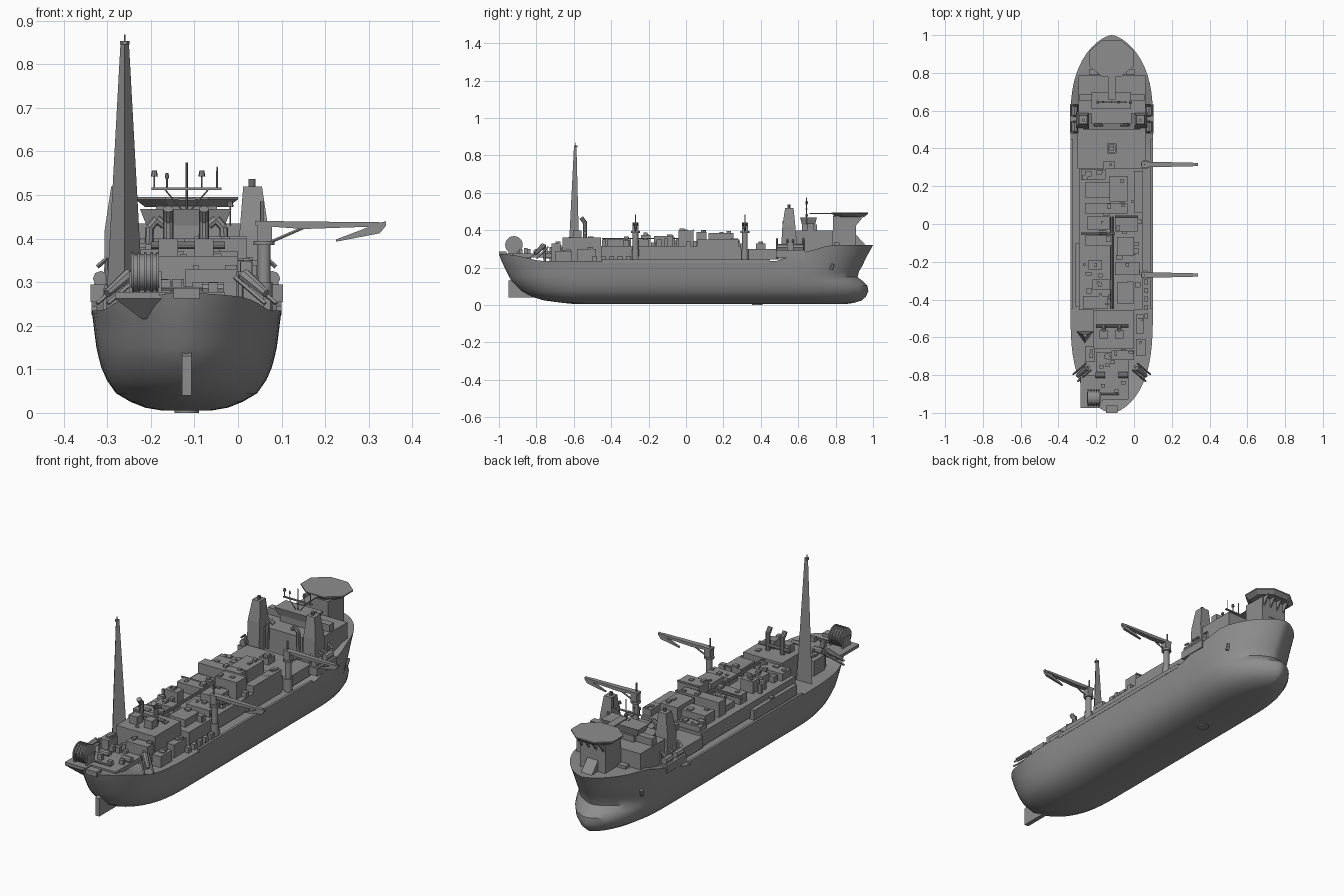
import bpy, bmesh, math, random
from mathutils import Vector

if "Cube" in bpy.data.objects:
    bpy.data.objects.remove(bpy.data.objects["Cube"])
random.seed(4)
C = -0.118          # ship centreline in x
GREY = bpy.data.materials.new("dark_grey")
GREY.diffuse_color = (.27, .27, .27, 1)
GREY.use_nodes = True
GREY.node_tree.nodes["Principled BSDF"].inputs["Base Color"].default_value = GREY.diffuse_color


def make(name, verts, faces, smooth=False):
    me = bpy.data.meshes.new(name)
    me.from_pydata([tuple(v) for v in verts], [], faces)
    bm = bmesh.new(); bm.from_mesh(me)
    bmesh.ops.remove_doubles(bm, verts=bm.verts, dist=1e-5)
    bmesh.ops.recalc_face_normals(bm, faces=bm.faces)
    bm.to_mesh(me); bm.free()
    me.materials.append(GREY)
    ob = bpy.data.objects.new(name, me)
    bpy.context.collection.objects.link(ob)
    if smooth:
        bpy.ops.object.select_all(action='DESELECT')
        ob.select_set(True)
        bpy.context.view_layer.objects.active = ob
        bpy.ops.object.shade_smooth_by_angle(angle=math.radians(35))
    return ob


def loft(name, rings, smooth=False):
    n = len(rings[0])
    verts = [v for r in rings for v in r]
    faces = [(k*n+i, k*n+(i+1) % n, (k+1)*n+(i+1) % n, (k+1)*n+i)
             for k in range(len(rings)-1) for i in range(n)]
    faces += [tuple(range(n)), tuple(range((len(rings)-1)*n, len(rings)*n))]
    return make(name, verts, faces, smooth)


def rect(x0, x1, y0, y1, z):
    return [(x0, y0, z), (x1, y0, z), (x1, y1, z), (x0, y1, z)]


def box(name, x0, x1, y0, y1, z0, z1):
    return loft(name, [rect(x0, x1, y0, y1, z0), rect(x0, x1, y0, y1, z1)])


def tube(name, a, b, r, r2=None, n=10):
    a, b = Vector(a), Vector(b)
    q = (b-a).to_track_quat('Z', 'Y')
    ring = lambda p, rr: [p + q @ Vector((rr*math.cos(2*math.pi*i/n), rr*math.sin(2*math.pi*i/n), 0)) for i in range(n)]
    return loft(name, [ring(a, r), ring(b, r if r2 is None else r2)], n > 6)


def prism_x(name, prof, x0, x1):
    return loft(name, [[(x, y, z) for y, z in prof] for x in (x0, x1)])


def interp(x, pts):
    for (a, u), (b, v) in zip(pts, pts[1:]):
        if x <= b:
            return u + (v-u)*max(0, (x-a)/(b-a))
    return pts[-1][1]


def deck(y):
    return interp(y, [(-1, .275), (-.9, .265), (-.78, .235), (.48, .235), (.6, .275), (.7, .30), (.76, .32)])


# Hull: stacked waterlines with rounded ends and bulbous bow (z, half width, aft, fore)
levels = [(.006, .06, -.60, .86), (.012, .095, -.66, .90), (.025, .128, -.76, .94), (.045, .162, -.825, .962),
          (.075, .183, -.88, .975), (.105, .196, -.91, .97), (.128, .202, -.932, .945), (.15, .207, -.945, .917),
          (.18, .211, -.96, .925), (.205, .214, -.972, .94), (.5, .216, -.988, .968), (1, .218, -1, 1)]
N = 14
verts, faces = [], []
for z, w, ya, yf in levels:
    row = []
    for i in range(N+1):
        s = math.cos(i/N*math.pi/2)
        row.append((-.45+(ya+.45)*s, w*max(0, 1-s**3)**.6))
    row += [(y, w) for y in (-.2, .1, .35, .48)]
    for i in range(N+1):
        s = math.sin(i/N*math.pi/2)
        row.append((.55+(yf-.55)*s, w*max(0, 1-s**2.6)**.65))
    for y, hw in row:
        zz = z if z < .3 else .205+(deck(y)-.205)*z
        verts += [(C-hw, y, zz), (C+hw, y, zz)]
M = len(row)
v = lambda k, i, s: (k*M+i)*2+s
for i in range(M-1):
    for k in range(len(levels)-1):
        for s in (0, 1):
            faces.append((v(k, i, s), v(k, i+1, s), v(k+1, i+1, s), v(k+1, i, s)))
    for k in (0, len(levels)-1):
        faces.append((v(k, i, 0), v(k, i+1, 0), v(k, i+1, 1), v(k, i, 1)))
make("hull", verts, faces, True)
tube("keel_thruster", (C, .38, 0), (C, .38, .02), .028, n=16)
prism_x("rudder_skeg", [(-.95, .04), (-.8, .04), (-.8, .12), (-.93, .14), (-.95, .13)], C-.011, C+.011)
for s in (-1, 1):
    box("side_fender", C+s*.212-.006, C+s*.212+.006, -.45, .45, .225, .245)
    tube("bow_anchor", (C+s*.183, .785, .22), (C+s*.180, .775, .19), .009, n=6)

# Stern platform with support wedge, reel and fairlead
loft("stern_platform_wedge", [rect(-.22, -.17, -.93, -.85, .215), rect(-.282, -.165, -.975, -.82, .262)])
box("stern_platform", -.282, -.165, -.975, -.80, .262, .277)
box("stern_deck_plate", -.2, -.03, -.93, -.68, .255, .277)
box("stern_fairlead", C-.03, C+.03, -1, -.96, .262, .287)
tube("hose_reel", (-.242, -.92, .322), (-.185, -.92, .322), .041, n=20)
for x in (-.242, -.228, -.213, -.198, -.184):
    tube("reel_flange", (x-.003, -.92, .322), (x+.003, -.92, .322), .047, n=20)
for x in (-.246, -.18):
    box("reel_stand", x-.004, x+.004, -.95, -.89, .27, .325)
tube("reel_hose", (-.18, -.9, .285), (-.08, -.9, .285), .005, n=6)

# Stern lifeboats on slanted ramps
for s in (-1, 1):
    d = Vector((s*.035, -.03, -.03))
    p = Vector((C+s*.158, -.785, .295))
    tube("stern_lifeboat", p-d*.75, p+d*.7, .015, .01, n=8)
    for o in (-.018, .018):
        side = Vector((o*.7, s*o, 0))
        tube("lifeboat_ramp", p-d+side-Vector((0, 0, .014)), p+d+side-Vector((0, 0, .014)), .005, n=4)
    tube("ramp_post", p-d-Vector((0, 0, .09)), p-d, .008, n=6)
    # stern winches
    tube("stern_winch", (C+s*.06-.025, -.8, .285), (C+s*.06+.025, -.8, .285), .016)

# Flare tower: three-sided taper
tri = lambda r, z: [(-.26+r*math.cos(a), -.59+.8*r*math.sin(a), z) for a in (math.radians(t) for t in (-90, 30, 150))]
loft("flare_tower", [tri(.05, .235), tri(.011, .852)])
tube("flare_tip_platform", (-.26, -.59, .845), (-.26, -.59, .853), .011, n=6)
tube("flare_tip", (-.26, -.59, .85), (-.26, -.59, .868), .002, n=6)

# Process deck plates and large modules (x0, x1, y0, y1, top)
box("process_deck", -.29, .045, -.455, .295, .245, .315)
box("forward_deck", -.30, .06, .295, .5, .245, .30)
modules = [(-.215, 0, -.66, -.455, .36), (-.26, -.13, .14, .22, .365), (-.13, -.035, .12, .255, .385),
           (-.26, -.035, .055, .11, .39), (-.1, .02, -.04, .04, .40), (-.24, -.17, -.24, -.19, .375),
           (-.22, -.115, -.35, -.295, .355), (-.26, -.12, -.115, -.06, .36), (-.25, -.13, -.03, .04, .345),
           (-.09, .0, -.17, -.07, .37), (-.1, .03, -.27, -.20, .35), (-.09, .0, -.42, -.31, .352),
           (-.27, -.14, -.45, -.38, .35), (.0, .045, .06, .28, .35), (-.28, -.15, .235, .29, .34),
           (-.26, -.21, -.73, -.645, .31), (-.12, .0, -.72, -.67, .33), (-.165, -.1, .29, .33, .33),
           (.01, .05, -.58, -.48, .30), (.01, .06, -.70, -.61, .29), (-.31, -.28, -.44, -.1, .285)]
for x0, x1, y0, y1, z in modules:
    box("process_module", x0, x1, y0, y1, .23, z)
    for _ in range(2):      # small equipment on module roofs
        w, l = random.uniform(.012, .028), random.uniform(.012, .03)
        px, py = random.uniform(x0+.004, max(x0+.005, x1-w)), random.uniform(y0+.004, max(y0+.005, y1-l))
        box("roof_unit", px, px+w, py, py+l, z, z+random.uniform(.004, .012))

# Scattered small equipment
for i in range(36):
    x, y = random.uniform(-.28, .02), random.uniform(-.45, .27)
    w, l, h = random.uniform(.012, .035), random.uniform(.012, .03), random.uniform(.015, .045)
    box("deck_unit", x, x+w, y, y+l, .30, .315+h)
for i in range(12):
    x, y = random.uniform(-.2, -.04), random.uniform(-.9, -.68)
    box("stern_unit", x, x+.022, y, y+.018, .25, .28+random.uniform(.005, .03))
for i in range(6):
    box("side_locker", .055, .075, -.5+i*.045, -.475+i*.045, .23, .262)

# Pipe racks, vessels and stacks
for x in (-.124, -.117, -.11):
    tube("pipe_rack", (x, -.45, .355), (x, .04, .355), .003, n=6)
tube("cross_pipe", (-.28, -.05, .355), (-.1, -.05, .355), .005, n=6)
tube("cross_pipe", (-.1, .04, .40), (.02, .04, .40), .005, n=6)
for x in (-.16, -.078):
    box("turbine_house", x-.022, x+.022, -.605, -.56, .36, .40)
    tube("exhaust_stack", (x, -.54, .36), (x, -.54, .45), .012)
    tube("exhaust_bend", (x, -.54, .44), (x, -.56, .468), .012)
tube("turbine_duct", (-.2, -.54, .385), (-.03, -.54, .385), .009)
for a in (-1, 1):       # hatch frame
    box("hatch_frame", C+a*.022-.004, C+a*.022+.004, .375, .425, .29, .33)
    box("hatch_frame", C-.026, C+.026, .4+a*.022-.004, .4+a*.022+.004, .29, .33)
box("hatch_core", C-.012, C+.012, .388, .412, .29, .34)

# Two folding-boom cranes
for y in (.315, -.27):
    tube("crane_pedestal", (.06, y, .23), (.06, y, .39), .015, n=12)
    tube("crane_collar", (.06, y, .385), (.06, y, .395), .024, n=12)
    box("crane_house", .045, .078, y-.016, y+.016, .395, .44)
    tube("crane_mast", (.055, y, .44), (.055, y, .485), .004, n=6)
    tube("crane_pedestal_foot", (.06, y, .23), (.06, y, .30), .019, n=12)
    sec = lambda x, w, z0, z1: [(x, y-w, z0), (x, y+w, z0), (x, y+w, z1), (x, y-w, z1)]
    loft("crane_boom", [sec(.04, .015, .43, .441), sec(.15, .013, .422, .439), sec(.325, .009, .428, .438)])
    loft("crane_jib", [sec(.225, .004, .393, .398), sec(.325, .007, .412, .436), sec(.34, .007, .43, .44)])
    tube("boom_ram", (.07, y, .39), (.15, y, .425), .004, n=6)

# Accommodation block, bridge and funnels
box("main_house", -.295, .06, .585, .785, .26, .40)
box("house_front", -.225, -.012, .53, .62, .24, .40)
box("bridge_base", -.20, -.035, .62, .70, .40, .43)
loft("bridge", [rect(-.21, -.03, .62, .69, .43), rect(-.225, -.015, .61, .7, .468)])
box("bridge_wings", -.29, .055, .65, .685, .40, .435)
for s in (-1, 1):
    x = lambda a: C+s*a
    loft("funnel", [rect(x(.12), x(.19), .505, .60, .24), rect(x(.122), x(.188), .515, .585, .42), rect(x(.13), x(.173), .53, .575, .52)])
    tube("funnel_pipe", (x(.15), .55, .51), (x(.15), .55, .537), .008)
    # bow side lifeboats with davits
    for y in (.515, .60):
        tube("lifeboat", (x(.197), y-.028, .308), (x(.197), y+.028, .308), .018, n=8)
        for o in (-.028, .028):
            arm = [(x(.178), y+o, .25), (x(.182), y+o, .355), (x(.205), y+o, .335)]
            for a, b in zip(arm, arm[1:]):
                tube("davit", a, b, .005, n=4)
    box("lifeboat_platform", *sorted((x(.15), x(.221))), .48, .635, .255, .295)
    # curved vent ducts on house front
    pts = [(x(.05), .525, .43), (x(.068), .525, .445), (x(.085), .525, .425), (x(.088), .525, .30)]
    for a, b in zip(pts, pts[1:]):
        tube("vent_duct", a, b, .01, n=8)
    box("forward_winch", *sorted((x(.075), x(.12))), .79, .82, .32, .335)

# Radar mast with domes
tube("radar_mast", (C, .645, .46), (C, .645, .575), .003, n=6)
box("radar_yard", C-.08, C+.08, .64, .65, .512, .517)
for s in (-1, 1):
    tube("mast_brace", (C+s*.01, .645, .465), (C+s*.05, .645, .513), .002, n=6)
for dx, h, r in ((-.074, .55, .008), (-.045, .545, .005), (.035, .55, .008), (.07, .56, .002), (.1, .48, .008)):
    tube("dome_post", (C+dx, .645, .43 if h < .5 else .515), (C+dx, .645, h-.005), .002, n=6)
    tube("dome", (C+dx, .645, h-.007), (C+dx, .645, h+.006), r, r*.7, n=8)

# Helideck: octagonal plate, tapered rim, support tower and walkway
octo = lambda r, z: [(C+1.08*r*math.cos(math.pi/8+i*math.pi/4), .876+.9*r*math.sin(math.pi/8+i*math.pi/4), z) for i in range(8)]
loft("helideck", [octo(.095, .472), octo(.118, .49), octo(.118, .496)])
box("helideck_tower", C-.07, C+.07, .785, .91, .31, .475)
for dx in (-.06, -.02, .02, .06):
    prism_x("helideck_bracket", [(.905, .42), (.95, .475), (.905, .475)], C+dx-.003, C+dx+.003)
box("helideck_walkway", C-.02, C+.02, .66, .79, .487, .492)
prism_x("bow_breakwater", [(.91, .315), (.965, .315), (.91, .375)], C-.03, C+.03)
